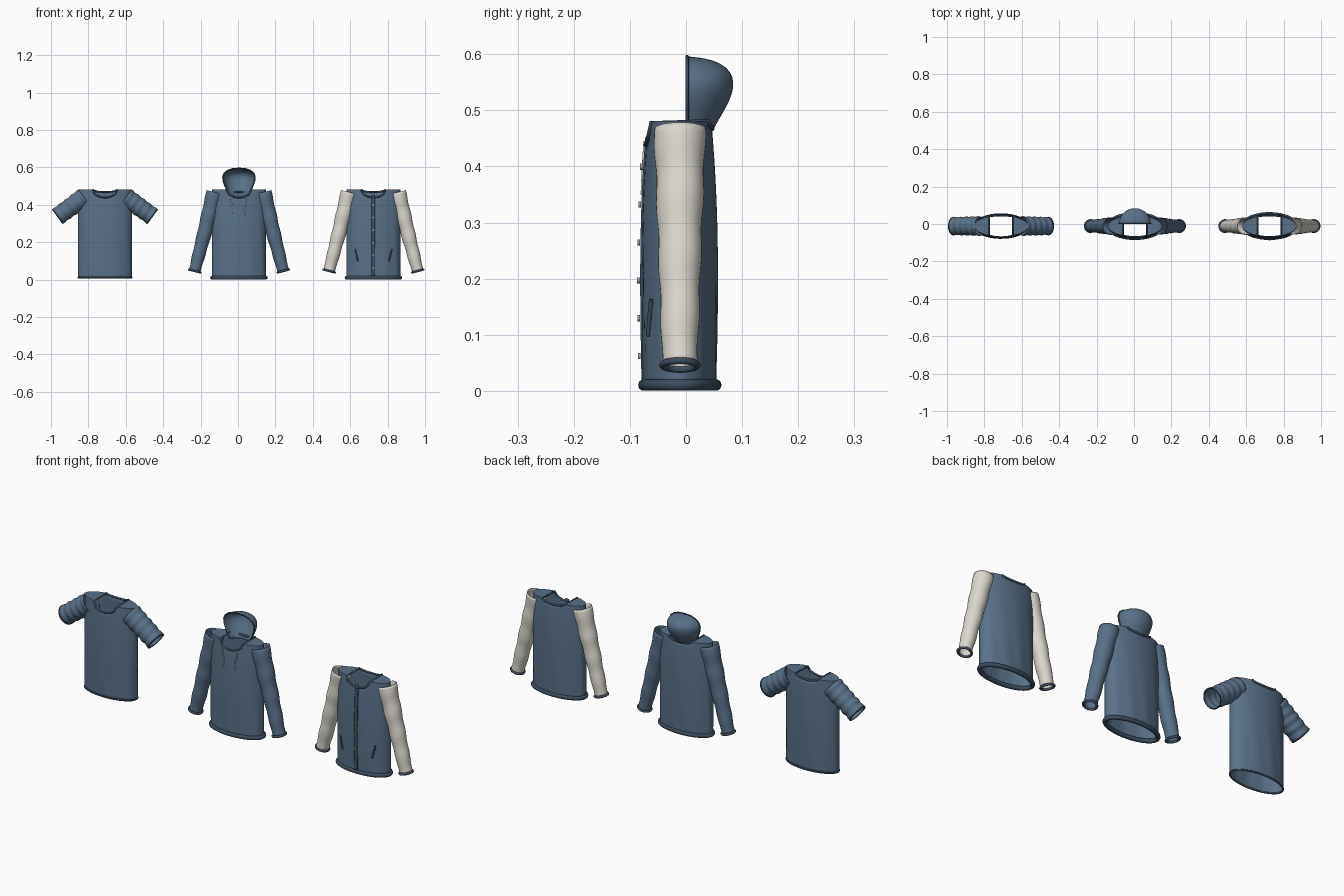
import bpy, bmesh
from math import sin, cos, pi, sqrt
from mathutils import Vector

if "Cube" in bpy.data.objects:
    bpy.data.objects.remove(bpy.data.objects["Cube"])

CY, TOP, HALF_W, NECK = -0.011, 0.481, 0.144, 0.064
N = 96


def material(name, rgb):
    m = bpy.data.materials.new(name)
    m.diffuse_color = (*rgb, 1)
    m.use_nodes = True
    m.node_tree.nodes["Principled BSDF"].inputs["Base Color"].default_value = m.diffuse_color
    return m


BLUE = material("blue_cloth", (0.10, 0.165, 0.25))
DARK = material("dark_rib", (0.045, 0.075, 0.115))
CREAM = material("cream_cloth", (0.72, 0.69, 0.62))
METAL = material("snap_metal", (0.35, 0.35, 0.36))


def finish(name, verts, faces, mat, thick=0.0, subsurf=0):
    me = bpy.data.meshes.new(name)
    me.from_pydata([tuple(v) for v in verts], [], faces)
    bm = bmesh.new()
    bm.from_mesh(me)
    bmesh.ops.remove_doubles(bm, verts=bm.verts, dist=1e-5)
    bmesh.ops.recalc_face_normals(bm, faces=bm.faces)
    bm.to_mesh(me)
    bm.free()
    ob = bpy.data.objects.new(name, me)
    bpy.context.collection.objects.link(ob)
    me.materials.append(mat)
    if subsurf:
        ob.modifiers.new("smooth", 'SUBSURF').levels = subsurf
    if thick:
        mod = ob.modifiers.new("cloth", 'SOLIDIFY')
        mod.thickness = thick
    bpy.ops.object.select_all(action='DESELECT')
    ob.select_set(True)
    bpy.context.view_layer.objects.active = ob
    bpy.ops.object.shade_smooth_by_angle(angle=0.8)
    return ob


def grid_faces(rows, cols, wrap):
    return [(r * cols + c, r * cols + (c + 1) % cols,
             (r + 1) * cols + (c + 1) % cols, (r + 1) * cols + c)
            for r in range(rows - 1) for c in range(cols if wrap else cols - 1)]


def tube(name, pts, radius, mat, closed=False):
    cu = bpy.data.curves.new(name, 'CURVE')
    cu.dimensions = '3D'
    cu.bevel_depth, cu.bevel_resolution, cu.use_fill_caps = radius, 3, True
    sp = cu.splines.new('POLY')
    sp.points.add(len(pts) - 1)
    for p, q in zip(sp.points, pts):
        p.co = (*q, 1)
    sp.use_cyclic_u = closed
    cu.materials.append(mat)
    ob = bpy.data.objects.new(name, cu)
    bpy.context.collection.objects.link(ob)
    return ob


def depth(z):
    return 0.065 + 0.003 * sin(pi * z / TOP) - 0.009 * (z / TOP) ** 4


def front_y(dx, z):
    return CY - depth(z) * sqrt(1 - (dx / HALF_W) ** 2)


def body(name, cx, dip):
    # torso shell with scooped neckline and flat shoulder panels
    rows, verts = 28, []
    for r in range(rows):
        t = r / (rows - 1)
        for i in range(N):
            a = 2 * pi * i / N
            x, s = HALF_W * cos(a), sin(a)
            drop = 0
            if abs(x) < NECK:
                drop = (dip if s < 0 else 0.013) * sqrt(1 - (x / NECK) ** 2)
            z = 0.008 + t * (TOP - drop - 0.008)
            fold = 1 + 0.022 * (1 - t) ** 1.5 * sin(11 * a + 4 * t + 9 * cx) * sin(pi * min(1, t * 5) / 2)
            verts.append((cx + x * (1 + (fold - 1) * 0.5), CY + depth(z) * s * fold, z))
    faces = grid_faces(rows, N, True)
    base = (rows - 1) * N
    k = max(i for i in range(N // 4) if HALF_W * cos(2 * pi * i / N) >= NECK - 0.002)
    for start in (0, N // 2):
        for i in range(k):
            p = [start + i, start + i + 1, start - i - 1, start - i]
            faces.append(tuple(dict.fromkeys(base + q % N for q in p)))
    finish(name + "_body", verts, faces, BLUE, 0.003)
    # collar ribbing follows the neckline
    loop = [verts[base + i] for i in range(k, N // 2 - k + 1)]
    loop += [verts[base + i] for i in range(N // 2 + k, N - k + 1)]
    tube(name + "_collar", loop, 0.005, DARK, True)


def hem(name, cx, radius):
    pts = [(cx + (HALF_W - 0.001) * cos(2 * pi * i / 64),
            CY + 0.064 * sin(2 * pi * i / 64), 0.0105) for i in range(64)]
    tube(name + "_hem", pts, radius, DARK, True)


def sleeves(name, cx, start, end, r0, r1, mat, ripples, amp, cuff):
    for side, label in ((-1, "left"), (1, "right")):
        a = Vector((cx + side * start[0], CY, start[1]))
        b = Vector((cx + side * end[0], CY, end[1]))
        d = (b - a).normalized()
        u, v = Vector((0, 1, 0)), d.cross(Vector((0, 1, 0)))
        rows, cols, verts = 36, 32, []
        for r in range(rows):
            t = r / (rows - 1)
            for c in range(cols):
                w = 2 * pi * c / cols
                rad = (r0 + (r1 - r0) * t) * (1 + amp * sin(2 * pi * ripples * t + 0.7 * sin(w + side)))
                verts.append(a.lerp(b, t) + (u * cos(w) + v * sin(w)) * rad)
        finish(f"{name}_{label}_sleeve", verts, grid_faces(rows, cols, True), mat, 0.003)
        ring = [b + (u * cos(2 * pi * c / 32) + v * sin(2 * pi * c / 32)) * r1 for c in range(32)]
        tube(f"{name}_{label}_cuff", ring, cuff, DARK, True)


# T-shirt
body("tee", -0.711, 0.042)
hem("tee", -0.711, 0.004)
sleeves("tee", -0.711, (0.112, 0.440), (0.253, 0.338), 0.051, 0.047, BLUE, 4.5, 0.04, 0.003)

# Hoodie
LONG = ((0.128, 0.467), (0.237, 0.046), 0.046, 0.031)
body("hoodie", 0.005, 0.042)
hem("hoodie", 0.005, 0.0105)
sleeves("hoodie", 0.005, *LONG, BLUE, 4, 0.035, 0.006)

# hood: half-elliptical slices (height, half width, depth)
levels = [(0.450, 0.058, 0.040), (0.475, 0.064, 0.052), (0.505, 0.077, 0.071),
          (0.530, 0.085, 0.082), (0.550, 0.087, 0.085), (0.570, 0.079, 0.079),
          (0.585, 0.060, 0.060), (0.593, 0.036, 0.034), (0.596, 0.004, 0.004)]
verts = [(0.005 + w * cos(pi * i / 20), 0.001 + d * sin(pi * i / 20), z)
         for z, w, d in levels for i in range(21)]
finish("hood", verts, grid_faces(len(levels), 21, False), BLUE, 0.003, 1)
rim = [(0.005 - w, 0.002, z) for z, w, d in levels[1:]]
rim += [(0.005 + w, 0.002, z) for z, w, d in reversed(levels[1:])]
tube("hood_rim", rim, 0.003, DARK)

# drawstrings
for s in (-1, 1):
    pts = [(0.005 + s * (0.036 + 0.006 * sin(2 * pi * t)), front_y(0.038, 0.44 - 0.09 * t) - 0.005,
            0.445 - 0.095 * t) for t in [i / 12 for i in range(13)]]
    tube("drawstring", pts, 0.0025, CREAM)

# Jacket
JX = 0.724
body("jacket", JX, 0.042)
hem("jacket", JX, 0.0105)
sleeves("jacket", JX, *LONG, CREAM, 4, 0.035, 0.006)

# button placket down the front
zs = [0.012 + 0.441 * i / 24 for i in range(25)]
verts = [(JX + s * 0.009, front_y(0, z) - 0.003, z) for z in zs for s in (-1, 1)]
finish("jacket_placket", verts, grid_faces(25, 2, False), DARK, 0.004)

# snaps
for i in range(6):
    z = 0.062 + 0.0675 * i
    bpy.ops.mesh.primitive_cylinder_add(vertices=16, radius=0.0055, depth=0.005,
                                        location=(JX, front_y(0, z) - 0.006, z), rotation=(pi / 2, 0, 0))
    bpy.context.object.name = "jacket_snap"
    bpy.context.object.data.materials.append(METAL)

# slanted pocket welts
for s in (-1, 1):
    pts = [(JX + s * dx, front_y(dx, z) - 0.002, z)
           for dx, z in [(0.099 - 0.016 * t / 6, 0.163 - 0.065 * t / 6) for t in range(7)]]
    tube("jacket_pocket_welt", pts, 0.004, DARK)
